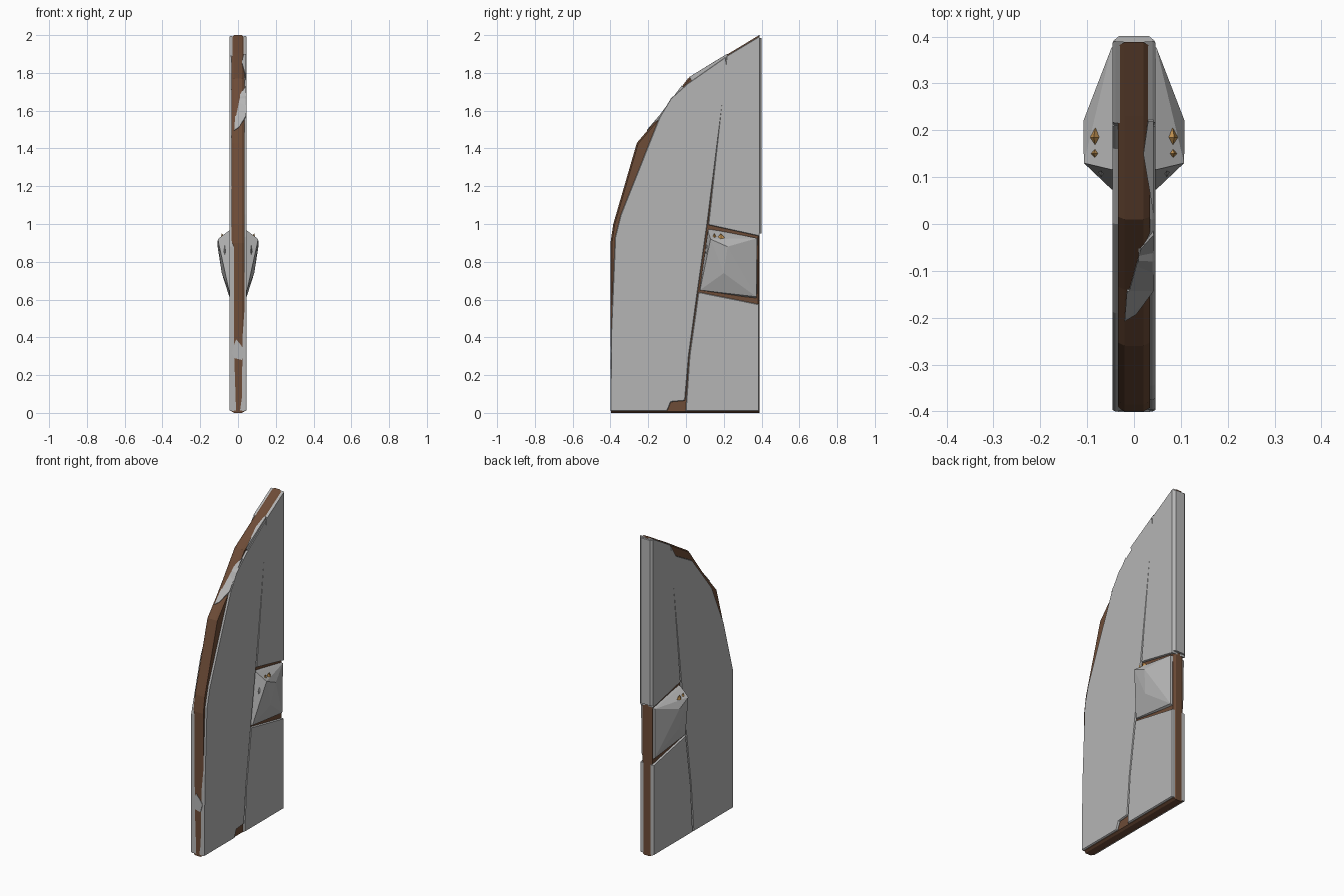
import bpy, bmesh
from mathutils import Vector

if "Cube" in bpy.data.objects:
    bpy.data.objects.remove(bpy.data.objects["Cube"])


def material(name, rgb):
    m = bpy.data.materials.new(name)
    m.diffuse_color = (*rgb, 1)
    m.use_nodes = True
    m.node_tree.nodes["Principled BSDF"].inputs["Base Color"].default_value = m.diffuse_color
    return m


STONE = material("pale stone grey", (0.46, 0.46, 0.46))
WOOD = material("dark brown wood", (0.155, 0.072, 0.038))
GOLD = material("warm gold", (0.58, 0.31, 0.09))


def finish(name, bm, mat):
    bmesh.ops.recalc_face_normals(bm, faces=bm.faces)
    me = bpy.data.meshes.new(name)
    bm.to_mesh(me)
    bm.free()
    me.materials.append(mat)
    ob = bpy.data.objects.new(name, me)
    bpy.context.collection.objects.link(ob)
    return ob


def inset(pts, d):
    """Shrink a (y, z) outline by d with mitred corners."""
    n = len(pts)
    v = [Vector(p) for p in pts]
    area = sum(a.x * b.y - b.x * a.y for a, b in zip(v, v[1:] + v[:1]))
    s = 1 if area > 0 else -1
    out = []
    for i in range(n):
        e1 = (v[i] - v[i - 1]).normalized()
        e2 = (v[(i + 1) % n] - v[i]).normalized()
        n1, n2 = Vector((-e1.y, e1.x)) * s, Vector((-e2.y, e2.x)) * s
        out.append(v[i] + (n1 + n2) * d / max(0.4, 1 + n1.dot(n2)))
    return out


def slab(name, pts, layers, mat):
    """Loft a (y, z) outline through (x, inset) layers."""
    bm = bmesh.new()
    rings = [[bm.verts.new((x, p[0], p[1])) for p in inset(pts, d)] for x, d in layers]
    n = len(pts)
    for a, b in zip(rings, rings[1:]):
        for i in range(n):
            bm.faces.new((a[i], a[(i + 1) % n], b[(i + 1) % n], b[i]))
    bm.faces.new(rings[0])
    bm.faces.new(rings[-1])
    return finish(name, bm, mat)


def hull(name, pts, mat):
    bm = bmesh.new()
    for p in pts:
        bm.verts.new(p)
    r = bmesh.ops.convex_hull(bm, input=bm.verts)
    loose = [v for v in bm.verts if not v.link_faces]
    bmesh.ops.delete(bm, geom=loose, context='VERTS')
    return finish(name, bm, mat)


# Wooden core of the half-arched door leaf, with chamfered edges
core = [(-0.398, 0), (-0.40, 0.9), (-0.385, 1.0), (-0.26, 1.43), (-0.14, 1.57),
        (0.01, 1.77), (0.23, 1.905), (0.388, 2.0), (0.388, 0)]
slab("door_core", core, [(-0.034, 0.008), (-0.02, 0), (0.02, 0), (0.034, 0.008)], WOOD)

# Stone facing: one front slab and two rear slabs per side, split by a crack
front_edge = {
    1: [(-0.40, 0.01), (-0.397, 0.42), (-0.375, 0.93), (-0.345, 1.05), (-0.14, 1.565),
        (-0.08, 1.665), (0.01, 1.745), (0.21, 1.885)],
    -1: [(-0.40, 0.01), (-0.40, 0.88), (-0.31, 1.2), (-0.19, 1.47), (0.0, 1.71),
         (0.16, 1.80), (0.21, 1.88)],
}
crack = [(0.218, 1.83), (0.113, 1.0), (0.062, 0.645), (0.015, 0.30), (-0.005, 0.065)]
chip = {1: [(-0.08, 0.058), (-0.10, 0.01)], -1: [(-0.01, 0.01)]}
rear_top = [(0.215, 1.89), (0.39, 1.995), (0.39, 0.935), (0.118, 0.995)]
rear_low = [(0.066, 0.64), (0.387, 0.575), (0.387, 0.01), (-0.002, 0.01), (0.018, 0.30)]

for s, side in ((1, "right"), (-1, "left")):
    lay = [(0.01 * s, 0.002), (0.04 * s, 0), (0.046 * s, 0.003)]
    slab("front_facing_" + side, front_edge[s] + crack + chip[s], lay, STONE)
    slab("upper_facing_" + side, rear_top, lay, STONE)
    slab("lower_facing_" + side, rear_low, lay, STONE)

    # Faceted handle boss, widest near its top
    hull("handle_boss_" + side, [
        (0.03 * s, 0.12, 0.975), (0.03 * s, 0.378, 0.925), (0.03 * s, 0.375, 0.605),
        (0.03 * s, 0.072, 0.65), (0.048 * s, 0.116, 0.965), (0.048 * s, 0.376, 0.925),
        (0.046 * s, 0.372, 0.615), (0.048 * s, 0.074, 0.65),
        (0.107 * s, 0.13, 0.92), (0.108 * s, 0.22, 0.88), (0.086 * s, 0.20, 0.74)], STONE)

    # Gold studs on top of the boss
    for y, h in ((0.15, 0.014), (0.185, 0.022)):
        hull("gold_stud_" + side, [
            (0.082 * s, y - h, 0.925), (0.082 * s, y + h, 0.925), (0.070 * s, y, 0.93),
            (0.098 * s, y, 0.905), (0.086 * s, y, 0.95), (0.084 * s, y, 0.90)], GOLD)
    # Stone stud on the front of the boss
    hull("stone_stud_" + side, [
        (0.07 * s, 0.115, 0.89), (0.07 * s, 0.115, 0.81), (0.058 * s, 0.118, 0.84),
        (0.082 * s, 0.122, 0.85), (0.07 * s, 0.10, 0.86), (0.07 * s, 0.15, 0.85)], STONE)

# Stone cap along the upper back edge
hull("back_cap", [(x * s, y, z) for s in (1, -1) for x, y in ((0.045, 0.38), (0.045, 0.39), (0.032, 0.401))
                  for z in (0.95, 1.985)], STONE)

# Stone remnants clinging to the front and arch edges
hull("front_chip", [(x, y, z) for y in (-0.401, -0.38) for x, z in
                    ((-0.034, 0.32), (-0.01, 0.39), (0.015, 0.36), (0.034, 0.33), (0.02, 0.28), (-0.02, 0.29))],
     STONE)
hull("arch_chip_lower", [(x, y + d, z - d) for d in (-0.003, 0.03) for x, y, z in
                         ((-0.02, -0.205, 1.494), (0.005, -0.19, 1.51), (0.042, -0.14, 1.57),
                          (-0.015, -0.14, 1.57))], STONE)
hull("arch_chip_middle", [(x, y + d, z - d) for d in (-0.003, 0.03) for x, y, z in
                          ((-0.01, -0.14, 1.57), (0.042, -0.14, 1.57), (0.042, -0.02, 1.73),
                           (0.015, -0.05, 1.69))], STONE)
hull("arch_chip_upper", [(x, y + d * 0.5, z - d) for d in (-0.003, 0.03) for x, y, z in
                         ((0.042, 0.02, 1.776), (0.042, 0.22, 1.898), (0.03, 0.22, 1.898),
                          (0.02, 0.15, 1.856))], STONE)
